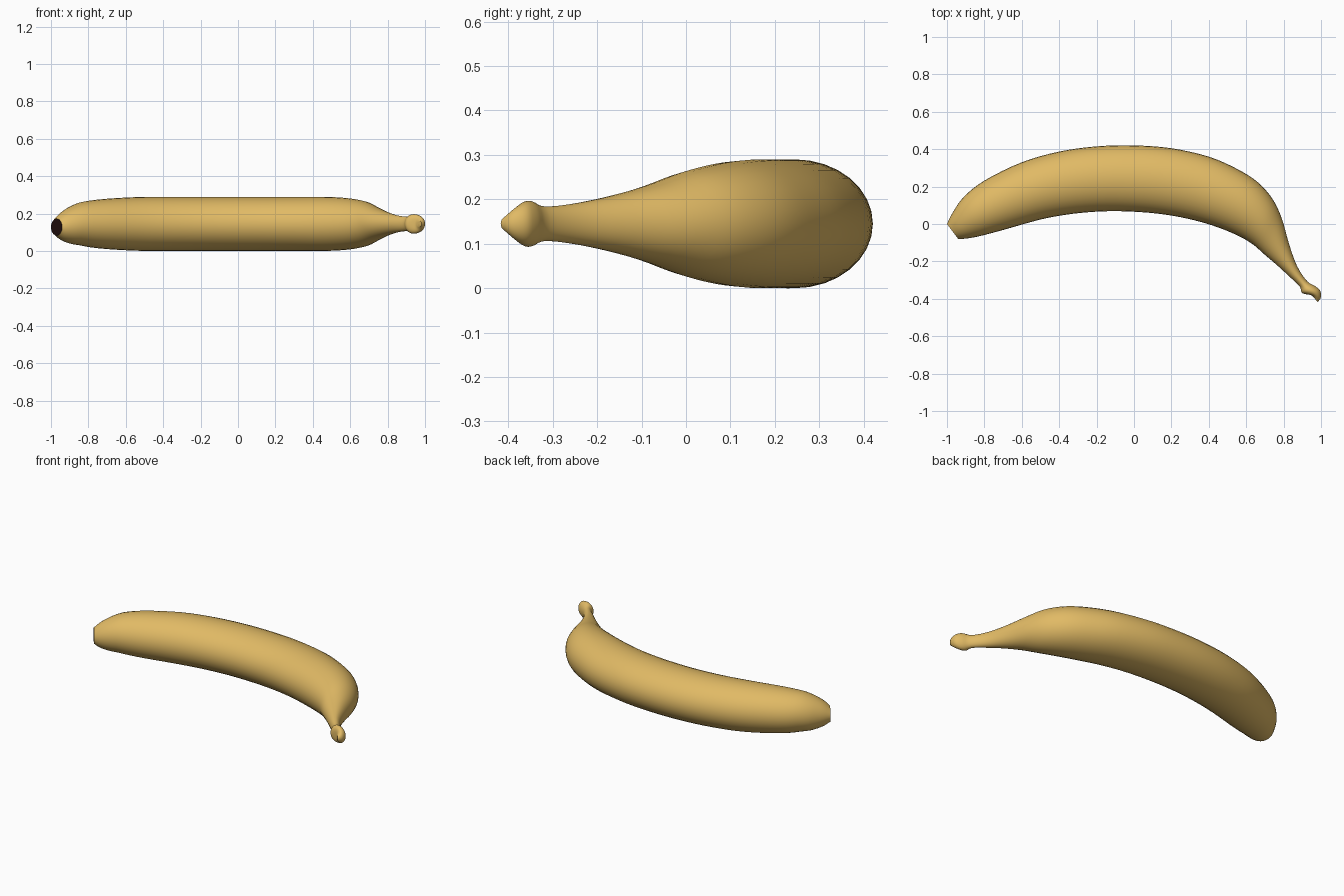
import bpy, bmesh, math

if "Cube" in bpy.data.objects:
    bpy.data.objects.remove(bpy.data.objects["Cube"])

def material(name, rgb):
    m = bpy.data.materials.new(name)
    m.diffuse_color = (*rgb, 1)
    m.use_nodes = True
    m.node_tree.nodes["Principled BSDF"].inputs["Base Color"].default_value = m.diffuse_color
    return m

yellow = material("ripe yellow", (0.75, 0.49, 0.13))
dark = material("dark brown tip", (0.015, 0.005, 0.005))

SIDES, STEPS = 32, 4

# stations from blossom tip to stem: outer x, y, inner x, y, half height
stations = [
    (-1.00, 0.00, -0.94, -0.08, 0.045),
    (-0.97, 0.06, -0.90, -0.078, 0.078),
    (-0.91, 0.145, -0.83, -0.066, 0.108),
    (-0.80, 0.232, -0.70, -0.032, 0.130),
    (-0.60, 0.330, -0.50, 0.024, 0.143),
    (-0.40, 0.387, -0.34, 0.053, 0.145),
    (-0.20, 0.415, -0.18, 0.067, 0.145),
    (0.00, 0.420, -0.03, 0.067, 0.145),
    (0.20, 0.405, 0.13, 0.055, 0.145),
    (0.40, 0.360, 0.28, 0.030, 0.145),
    (0.55, 0.295, 0.42, -0.008, 0.144),
    (0.66, 0.225, 0.54, -0.055, 0.136),
    (0.74, 0.135, 0.63, -0.105, 0.118),
    (0.79, 0.03, 0.70, -0.165, 0.088),
    (0.83, -0.11, 0.77, -0.225, 0.062),
    (0.872, -0.225, 0.835, -0.285, 0.045),
    (0.925, -0.305, 0.885, -0.333, 0.039),
    (0.970, -0.333, 0.895, -0.364, 0.051),
    (0.996, -0.358, 0.912, -0.374, 0.049),
    (0.999, -0.393, 0.945, -0.380, 0.034),
    (0.982, -0.417, 0.960, -0.392, 0.016),
]

def spline(a, b, c, d, t):
    return 0.5 * (2*b + (c - a)*t + (2*a - 5*b + 4*c - d)*t*t + (3*b - a - 3*c + d)*t**3)

# smooth the stations into many sections
sections = []
n = len(stations)
for i in range(n - 1):
    quad = [stations[min(max(i + k, 0), n - 1)] for k in (-1, 0, 1, 2)]
    for s in range(STEPS):
        sections.append([spline(*v, s / STEPS) for v in zip(*quad)])
sections.append(stations[-1])

# skin the sections with elliptical rings
bm = bmesh.new()
rings = []
for ox, oy, ix, iy, h in sections:
    cx, cy, rx, ry = (ox + ix)/2, (oy + iy)/2, (ox - ix)/2, (oy - iy)/2
    cz = 0.145 - 0.017 * max(0, (-0.85 - cx) / 0.12)   # tip droops slightly
    ring = []
    for k in range(SIDES):
        a = 2 * math.pi * k / SIDES
        ring.append(bm.verts.new((cx + rx*math.cos(a), cy + ry*math.cos(a), cz + h*math.sin(a))))
    rings.append(ring)
for r0, r1 in zip(rings, rings[1:]):
    for k in range(SIDES):
        j = (k + 1) % SIDES
        bm.faces.new((r0[k], r0[j], r1[j], r1[k]))
tip = bm.faces.new(rings[0])
tip.material_index = 1          # dark blossom end
bm.faces.new(rings[-1])
bmesh.ops.recalc_face_normals(bm, faces=bm.faces[:])

mesh = bpy.data.meshes.new("banana")
bm.to_mesh(mesh)
bm.free()
mesh.materials.append(yellow)
mesh.materials.append(dark)
obj = bpy.data.objects.new("banana", mesh)
bpy.context.collection.objects.link(obj)
bpy.context.view_layer.objects.active = obj
obj.select_set(True)
bpy.ops.object.shade_smooth_by_angle(angle=math.radians(40))
